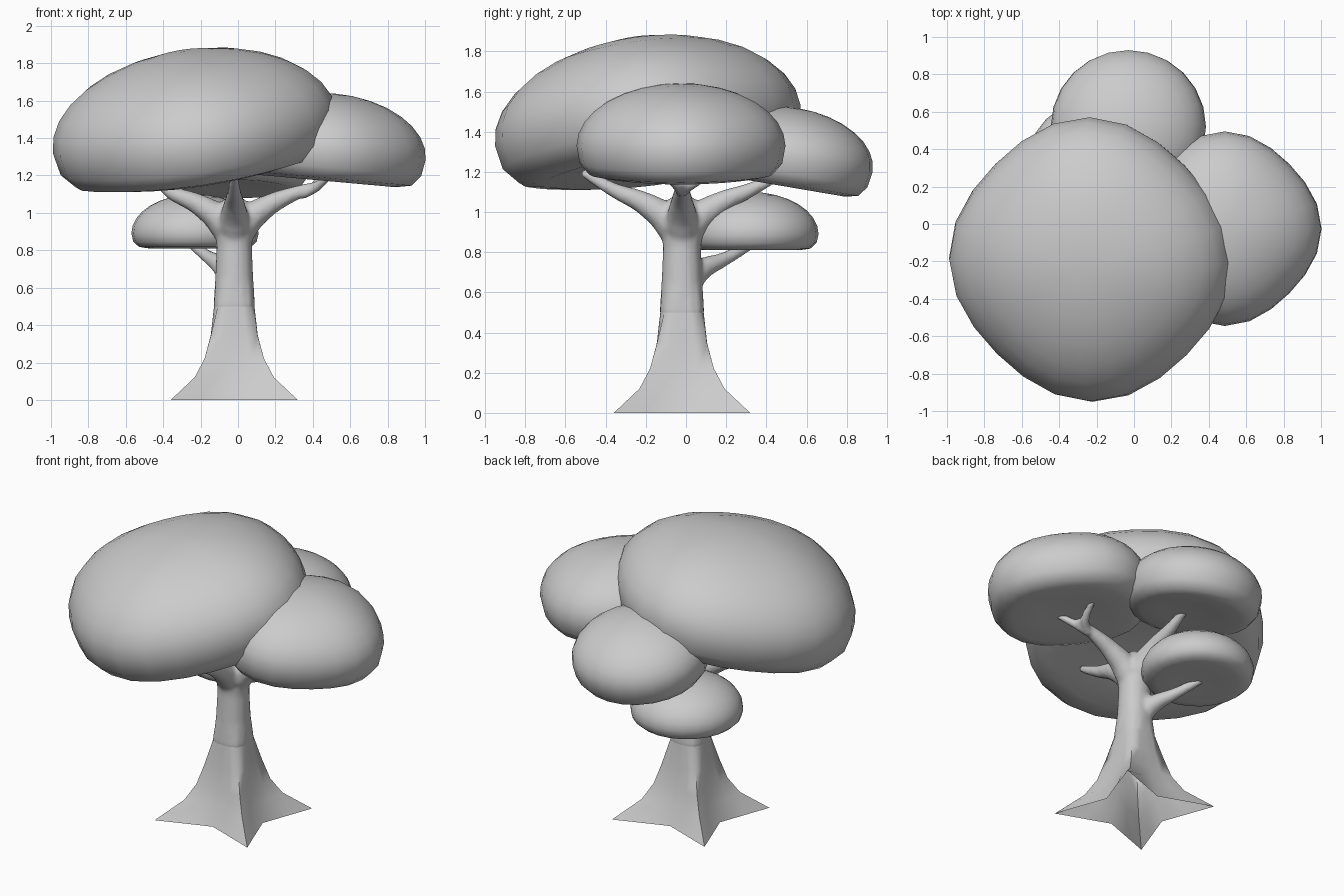
import bpy, bmesh, math
from mathutils import Vector

cube = bpy.data.objects.get("Cube")
if cube:
    bpy.data.objects.remove(cube, do_unlink=True)

grey = bpy.data.materials.new("light_grey")
grey.use_nodes = True
GREY = (0.6, 0.6, 0.6, 1)
grey.diffuse_color = GREY
grey.node_tree.nodes["Principled BSDF"].inputs["Base Color"].default_value = GREY


def loft(bm, rings):
    """Skin a list of point rings; a ring of one point closes the end."""
    loops = [[bm.verts.new(p) for p in ring] for ring in rings]
    n = max(len(ring) for ring in loops)
    for a, b in zip(loops, loops[1:]):
        for i in range(n):
            j = (i + 1) % n
            quad = [a[i % len(a)], a[j % len(a)], b[j % len(b)], b[i % len(b)]]
            bm.faces.new(list(dict.fromkeys(quad)))
    return loops


def finish(bm, name):
    bmesh.ops.recalc_face_normals(bm, faces=bm.faces)
    for f in bm.faces:
        f.smooth = True
    mesh = bpy.data.meshes.new(name)
    bm.to_mesh(mesh)
    bm.free()
    mesh.materials.append(grey)
    obj = bpy.data.objects.new(name, mesh)
    bpy.context.collection.objects.link(obj)
    return obj


def canopy(name, centre, radius, height, depth, slope_x=0, slope_y=0, pinch=0, sides=24):
    """Leaning dome with a rolled rim and a shallow hollow underneath."""
    underside = [(0, -.87), (.4, -.91), (.72, -1), (.88, -.9), (.97, -.55)]
    profile = [(radius * r, depth * z) for r, z in underside]
    for k in range(9):
        t = math.pi / 2 * k / 8
        profile.append((radius * math.cos(t), height * math.sin(t)))
    turn = Vector((0, 0, 1)).rotation_difference(Vector((-slope_x, -slope_y, 1)))
    rings = []
    for r, z in profile:
        count = sides if r > 1e-4 else 1
        ring = []
        for i in range(count):
            a = math.tau * i / count
            w = r * (1 + pinch * math.cos(4 * a))
            ring.append(Vector(centre) + turn @ Vector((w * math.cos(a), w * math.sin(a), z)))
        rings.append(ring)
    bm = bmesh.new()
    loft(bm, rings)
    finish(bm, name)


def branch(bm, points, radii, sides=12):
    """Tapered round limb through the points, smoothed along its length."""
    pts = [Vector(p) for p in points]
    rings = [[pts[0]]]
    steps = 4
    for s in range(len(pts) - 1):
        p0, p1, p2 = pts[max(s - 1, 0)], pts[s], pts[s + 1]
        p3 = pts[min(s + 2, len(pts) - 1)]
        m1, m2 = (p2 - p0) / 2, (p3 - p1) / 2
        for k in range(steps + (s == len(pts) - 2)):
            t = k / steps
            pos = (p1 * (2*t**3 - 3*t*t + 1) + m1 * (t**3 - 2*t*t + t)
                   + p2 * (3*t*t - 2*t**3) + m2 * (t**3 - t*t))
            q = m1.lerp(m2, t).to_track_quat('Z', 'Y')
            r = radii[s] + (radii[s + 1] - radii[s]) * t
            rings.append([pos + q @ Vector((r * math.cos(math.tau * i / sides),
                                            r * math.sin(math.tau * i / sides), 0))
                          for i in range(sides)])
    rings.append([pts[-1]])
    loft(bm, rings)


TX, TY = -.02, -.02


def trunk_ring(z, corner, side):
    """Ring of four corners; star-shaped low down, rounded higher up."""
    ring = []
    for i in range(16):
        near = abs((i % 4) - 2) / 2          # 0 on a corner, 1 on a side
        if z < .4:
            # straight run from the corner tip to the middle of the side
            p = Vector((corner, 0)).lerp(Vector((side, side)) * math.sqrt(.5), near)
            r, off = p.length, math.atan2(p.y, p.x)
            a = math.pi / 4 + (i // 4) * math.pi / 2 + (off if i % 4 > 2 else -off)
        else:
            r, a = corner + (side - corner) * near, math.tau * i / 16
        ring.append((TX + r * math.cos(a), TY + r * math.sin(a), z))
    return ring


# Foot of the trunk: open underneath, with four sharp ridged roots
foot_levels = [(0, .48, .215), (.12, .30, .175), (.22, .225, .15),
               (.35, .175, .125), (.5, .125, .108)]
bm = bmesh.new()
loops = loft(bm, [trunk_ring(*level) for level in foot_levels])
for lower, upper in zip(loops[:3], loops[1:4]):
    for i in range(2, 16, 4):
        bm.edges.get((lower[i], upper[i])).smooth = False
finish(bm, "trunk_foot")

# Upper trunk and limbs, fused into one smooth form
upper_levels = [(.42, .1, .09), (.5, .127, .11), (.65, .106, .102), (.82, .097, .095),
                (.95, .105, .105), (1.04, .09, .09), (1.08, .045, .045)]
bm = bmesh.new()
loft(bm, [[(TX, TY, .42)]] + [trunk_ring(*level) for level in upper_levels] + [[(TX, TY, 1.09)]])

# Four main limbs: direction, reach, tip height
limbs = [((1, 0), .45, 1.15), ((-1, 0), .42, 1.18), ((0, -1), .5, 1.2), ((0, 1), .5, 1.19)]
for (dx, dy), reach, tip in limbs:
    path = [(0, .8), (.06, .95), (.2, 1.05), (.34, 1.11), (reach, tip)]
    branch(bm, [(TX + dx * d, TY + dy * d, z) for d, z in path],
           [.07, .085, .056, .037, .02])

# Fork at the end of the left limb
branch(bm, [(.34, -.02, 1.1), (.42, -.05, 1.14), (.5, -.13, 1.21)], [.03, .028, .018])
branch(bm, [(.34, -.02, 1.1), (.41, .03, 1.14), (.45, .16, 1.21)], [.03, .028, .018])

# Low limb carrying the small canopy
branch(bm, [(-.03, 0, .6), (-.08, .07, .71), (-.16, .19, .765), (-.26, .33, .84)],
       [.06, .058, .036, .022])

crown = finish(bm, "trunk_and_limbs")
fuse = crown.modifiers.new("fuse", 'REMESH')
fuse.mode = 'VOXEL'
fuse.voxel_size = .012
fuse.use_smooth_shade = True
soften = crown.modifiers.new("soften", 'SMOOTH')
soften.factor = .5
soften.iterations = 8

# Canopies
canopy("large_canopy", (-.23, -.19, 1.43), .745, .44, .22, .15, .135, pinch=.03)
canopy("left_canopy", (.485, -.025, 1.33), .505, .31, .16, -.09, 0, pinch=.03)
canopy("back_canopy", (-.03, .52, 1.27), .415, .25, .145, 0, -.17)
canopy("low_canopy", (-.23, .32, .89), .34, .21, .08)
